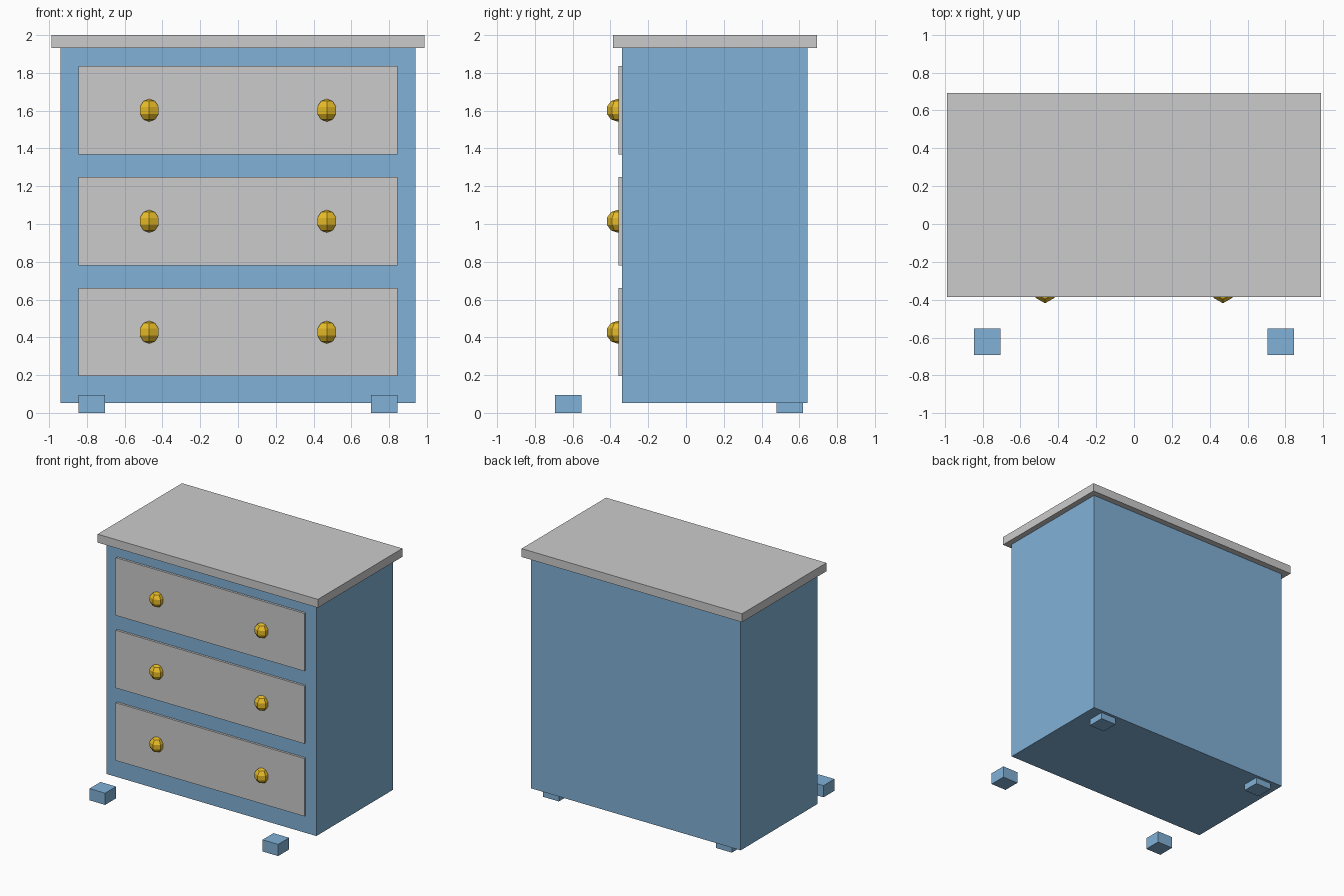
import bpy, math

if "Cube" in bpy.data.objects:
    bpy.data.objects.remove(bpy.data.objects["Cube"])

def material(name, color):
    m = bpy.data.materials.new(name)
    m.diffuse_color = color
    m.use_nodes = True
    m.node_tree.nodes["Principled BSDF"].inputs["Base Color"].default_value = m.diffuse_color
    return m

blue = material("blue_paint", (0.22, 0.44, 0.68, 1))
gold = material("gold", (0.80, 0.50, 0.02, 1))

def box(name, lo, hi, mat=None):
    bpy.ops.mesh.primitive_cube_add(size=1, location=[(a + b) / 2 for a, b in zip(lo, hi)])
    ob = bpy.context.object
    ob.name = name
    ob.scale = [b - a for a, b in zip(lo, hi)]
    bpy.ops.object.transform_apply(location=False, rotation=False, scale=True)
    if mat:
        ob.data.materials.append(mat)
    return ob

def knob(name, x, y, z):
    bpy.ops.mesh.primitive_uv_sphere_add(segments=6, ring_count=5, radius=0.06,
                                         location=(x, y, z))
    ob = bpy.context.object
    ob.name = name
    # turn so that a vertical edge faces the front
    tip = min(ob.data.vertices, key=lambda v: (round(v.co.y, 4), v.co.z)).co
    ob.rotation_euler.z = -math.pi / 2 - math.atan2(tip.y, tip.x)
    ob.data.materials.append(gold)

# Cabinet and overhanging top
box("cabinet_body", (-0.94, -0.34, 0.053), (0.94, 0.643, 1.935), blue)
box("table_top", (-0.987, -0.387, 1.932), (0.987, 0.693, 2.0))

# Drawer fronts with a pair of knobs each
for i in range(3):
    z = 0.428 + 0.5875 * i
    box(f"drawer_front_{i + 1}", (-0.845, -0.358, z - 0.234), (0.845, -0.33, z + 0.234))
    for side, x in (("left", -0.47), ("right", 0.47)):
        knob(f"knob_{side}_{i + 1}", x, -0.362, z - 0.001)

# Block feet, the front pair standing ahead of the body
for row, y in (("front", -0.623), ("back", 0.55)):
    for side, x in (("left", -0.775), ("right", 0.775)):
        box(f"{row}_{side}_foot", (x - 0.07, y - 0.07, 0), (x + 0.07, y + 0.07, 0.095), blue)
